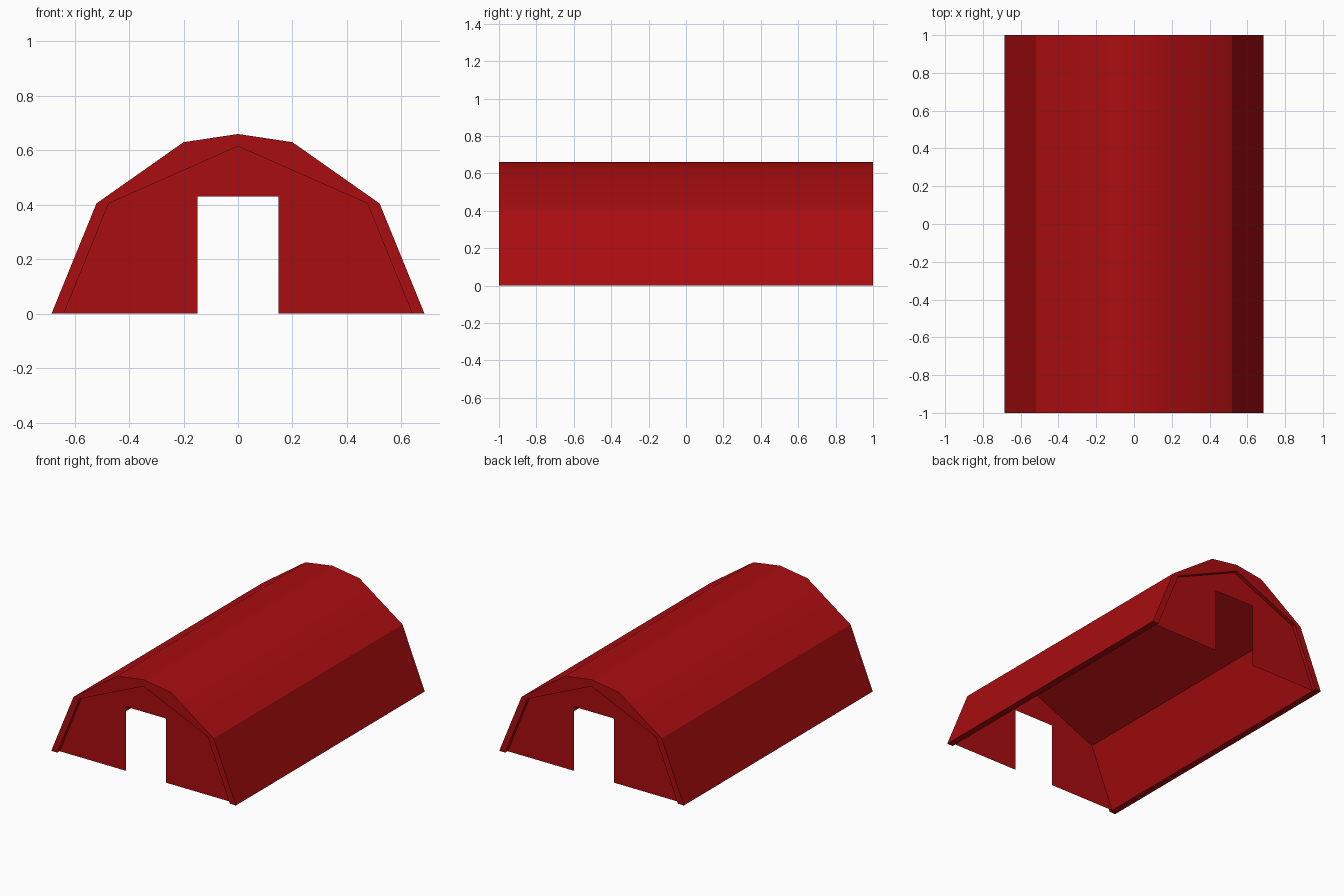
import bpy, bmesh, math

cube = bpy.data.objects.get("Cube")
if cube:
    bpy.data.objects.remove(cube, do_unlink=True)

red = bpy.data.materials.new("barn red")
red.use_nodes = True
colour = (0.40, 0.004, 0.005, 1)
red.diffuse_color = colour
red.node_tree.nodes["Principled BSDF"].inputs["Base Color"].default_value = colour

HALF_LENGTH = 1.0
RECESS = 0.025
DOOR_X, DOOR_TOP = 0.148, 0.43


def mirrored(half):
    """Complete a right-hand half outline that ends on the centre line."""
    return half + [(-x, z) for x, z in reversed(half) if x > 0]


def build(name, outline, y, depth=0):
    """Flat sheet from an (x, z) outline, extruded along y if depth is given."""
    bm = bmesh.new()
    face = bm.faces.new([bm.verts.new((x, y, z)) for x, z in outline])
    if depth:
        out = bmesh.ops.extrude_face_region(bm, geom=[face], use_keep_orig=True)
        moved = [v for v in out["geom"] if isinstance(v, bmesh.types.BMVert)]
        bmesh.ops.translate(bm, verts=moved, vec=(0, depth, 0))
        bmesh.ops.recalc_face_normals(bm, faces=bm.faces)
    elif face.normal.y * y < 0 or (face.normal_update() or face.normal.y * y < 0):
        face.normal_flip()
    mesh = bpy.data.meshes.new(name)
    bm.to_mesh(mesh)
    bm.free()
    mesh.materials.append(red)
    obj = bpy.data.objects.new(name, mesh)
    bpy.context.collection.objects.link(obj)
    return obj


outer = mirrored([(0.685, 0), (0.52, 0.405), (0.2, 0.63), (0, 0.66)])
inner = mirrored([(0.64, 0), (0.475, 0.405), (0, 0.615)])

# Arched shell: faceted outside, gabled inside, open underneath
shell = build("roof_shell", outer + inner[::-1], -HALF_LENGTH, 2 * HALF_LENGTH)
bpy.ops.object.select_all(action='DESELECT')
shell.select_set(True)
bpy.context.view_layer.objects.active = shell
bpy.ops.object.shade_smooth_by_angle(angle=math.radians(30))

# Thin end walls, slightly recessed, each with a doorway
doorway = [(-DOOR_X, 0), (-DOOR_X, DOOR_TOP), (DOOR_X, DOOR_TOP), (DOOR_X, 0)]
for name, side in (("front_wall", -1), ("back_wall", 1)):
    build(name, inner + doorway, side * (HALF_LENGTH - RECESS))
